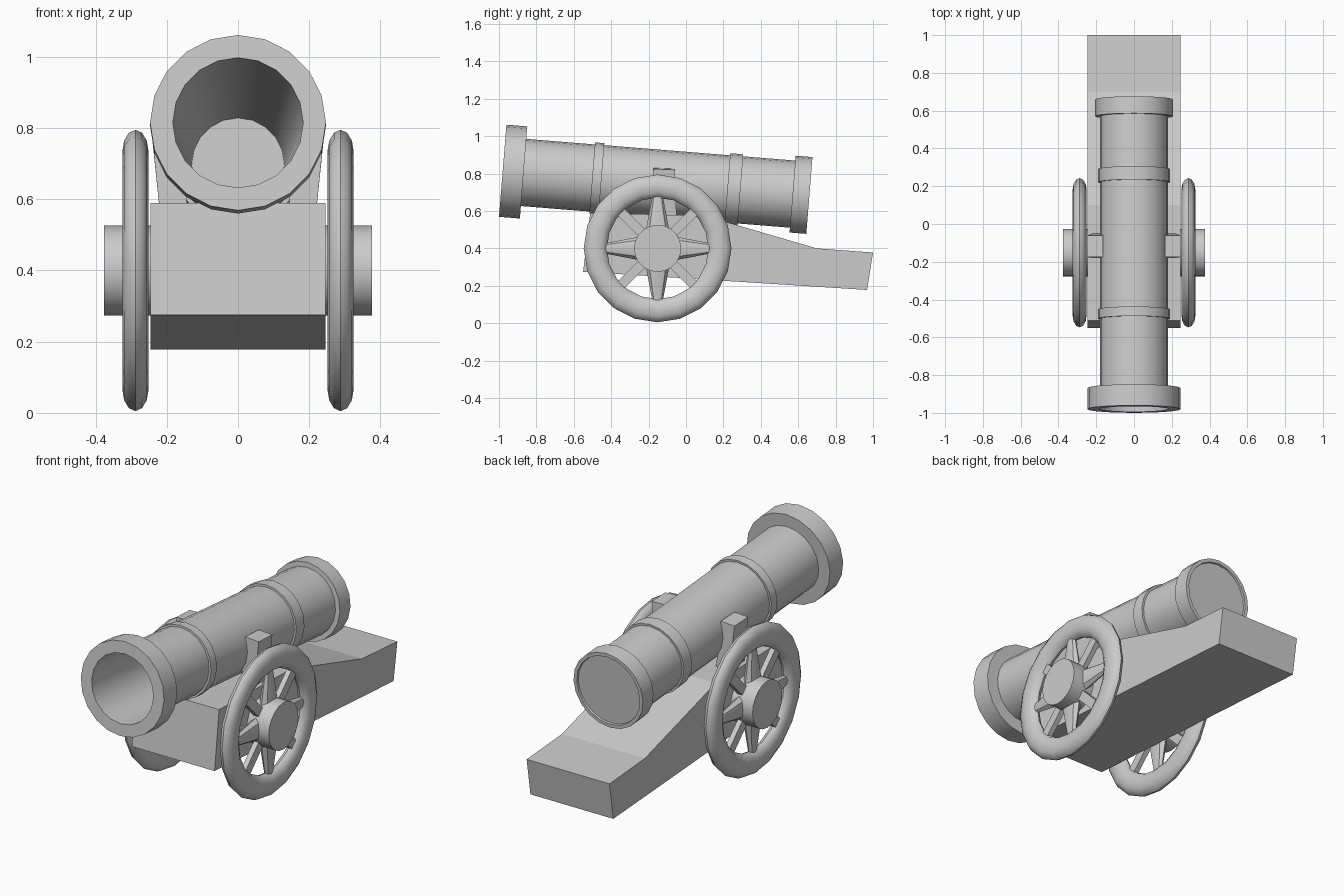
import bpy, bmesh
from math import sin, cos, tau, radians
from mathutils import Vector, Matrix

if "Cube" in bpy.data.objects:
    bpy.data.objects.remove(bpy.data.objects["Cube"])


def finish(bm, name, smooth=True):
    bmesh.ops.recalc_face_normals(bm, faces=bm.faces)
    mesh = bpy.data.meshes.new(name)
    bm.to_mesh(mesh)
    bm.free()
    ob = bpy.data.objects.new(name, mesh)
    bpy.context.collection.objects.link(ob)
    if smooth:
        bpy.ops.object.select_all(action='DESELECT')
        ob.select_set(True)
        bpy.context.view_layer.objects.active = ob
        bpy.ops.object.shade_smooth_by_angle(angle=radians(35))
    return ob


def lathe(name, profile, sides, matrix):
    """Revolve (distance along local z, radius) points and cap both ends."""
    bm = bmesh.new()
    rings = [[bm.verts.new((r * sin(tau * i / sides), r * cos(tau * i / sides), s))
              for i in range(sides)] for s, r in profile]
    for a, b in zip(rings, rings[1:]):
        for i in range(sides):
            j = (i + 1) % sides
            bm.faces.new((a[i], a[j], b[j], b[i]))
    bm.faces.new(rings[0])
    bm.faces.new(rings[-1])
    bmesh.ops.transform(bm, matrix=matrix, verts=bm.verts)
    return finish(bm, name)


def loft(name, lower, upper):
    """Solid between two matching outlines."""
    bm = bmesh.new()
    a = [bm.verts.new(p) for p in lower]
    b = [bm.verts.new(p) for p in upper]
    n = len(a)
    bm.faces.new(a)
    bm.faces.new(b)
    for i in range(n):
        bm.faces.new((a[i], a[(i + 1) % n], b[(i + 1) % n], b[i]))
    return finish(bm, name, False)


# Barrel: tapered bore, muzzle ring, two bands, breech ring, recessed breech cap
tilt = radians(4.6)
axis = Vector((0, cos(tilt), -sin(tilt)))
up = Vector((0, sin(tilt), cos(tilt)))
frame = Matrix((Vector((-1, 0, 0)), up, axis)).transposed().to_4x4()
frame.translation = (0, -0.98, 0.815)
lathe("barrel", [(1.45, .13), (0, .183), (0, .247), (.112, .247), (.112, .18),
                 (.48, .18), (.48, .191), (.53, .191), (.53, .18),
                 (1.205, .18), (1.205, .191), (1.275, .191), (1.275, .18),
                 (1.555, .18), (1.555, .206), (1.645, .206), (1.645, .187),
                 (1.635, .185)], 20, frame)

# Carriage: side profile extruded across the width
side = [(-.55, .275), (.968, .178), (1.0, .378), (.70, .40), (.10, .575), (-.512, .59)]
loft("carriage", [(-.246, y, z) for y, z in side], [(.246, y, z) for y, z in side])

# Wheels and barrel brackets, mirrored on both sides
WY, WZ, WX = -.152, .40, .288
for sx, label in ((-1, "left"), (1, "right")):
    # Rim: torus with an oval section
    bm = bmesh.new()
    n, m = 20, 12
    v = [[bm.verts.new((sx * WX + .037 * sin(tau * j / m),
                        WY + (.333 + .062 * cos(tau * j / m)) * sin(tau * i / n),
                        WZ + (.333 + .062 * cos(tau * j / m)) * cos(tau * i / n)))
          for j in range(m)] for i in range(n)]
    for i in range(n):
        for j in range(m):
            k, l = (i + 1) % n, (j + 1) % m
            bm.faces.new((v[i][j], v[k][j], v[k][l], v[i][l]))
    finish(bm, "wheel_rim_" + label)

    # Hub
    m4 = Matrix.Translation((0, WY, WZ)) @ Matrix.Rotation(sx * tau / 4, 4, 'Y')
    lathe("wheel_hub_" + label, [(.22, .126), (.377, .126)], 20, m4)

    # Spokes: tapered on the cross, straight bars on the diagonals
    for i in range(8):
        sides, r0, r1 = (8, .066, .024) if i % 2 == 0 else (4, .036, .036)
        bm = bmesh.new()
        bmesh.ops.create_cone(bm, cap_ends=True, segments=sides, radius1=r0,
                              radius2=r1, depth=.22)
        if sides == 4:
            bmesh.ops.rotate(bm, verts=bm.verts, matrix=Matrix.Rotation(tau / 8, 3, 'Z'))
        m4 = (Matrix.Translation((sx * WX, WY, WZ)) @ Matrix.Rotation(tau * i / 8, 4, 'X')
              @ Matrix.Translation((0, 0, .19)) @ Matrix.Diagonal((.55, 1, 1, 1)))
        bmesh.ops.transform(bm, matrix=m4, verts=bm.verts)
        finish(bm, f"spoke_{label}_{i + 1}")

    # Bracket leaning out from the carriage to hold the barrel
    loft("barrel_bracket_" + label,
         [(sx * x, y, .55) for x, y in ((.14, -.18), (.218, -.18), (.218, -.05), (.14, -.05))],
         [(sx * x, y, z) for x, y, z in ((.165, -.175, .83), (.246, -.175, .825),
                                         (.246, -.06, .82), (.165, -.06, .825))])
